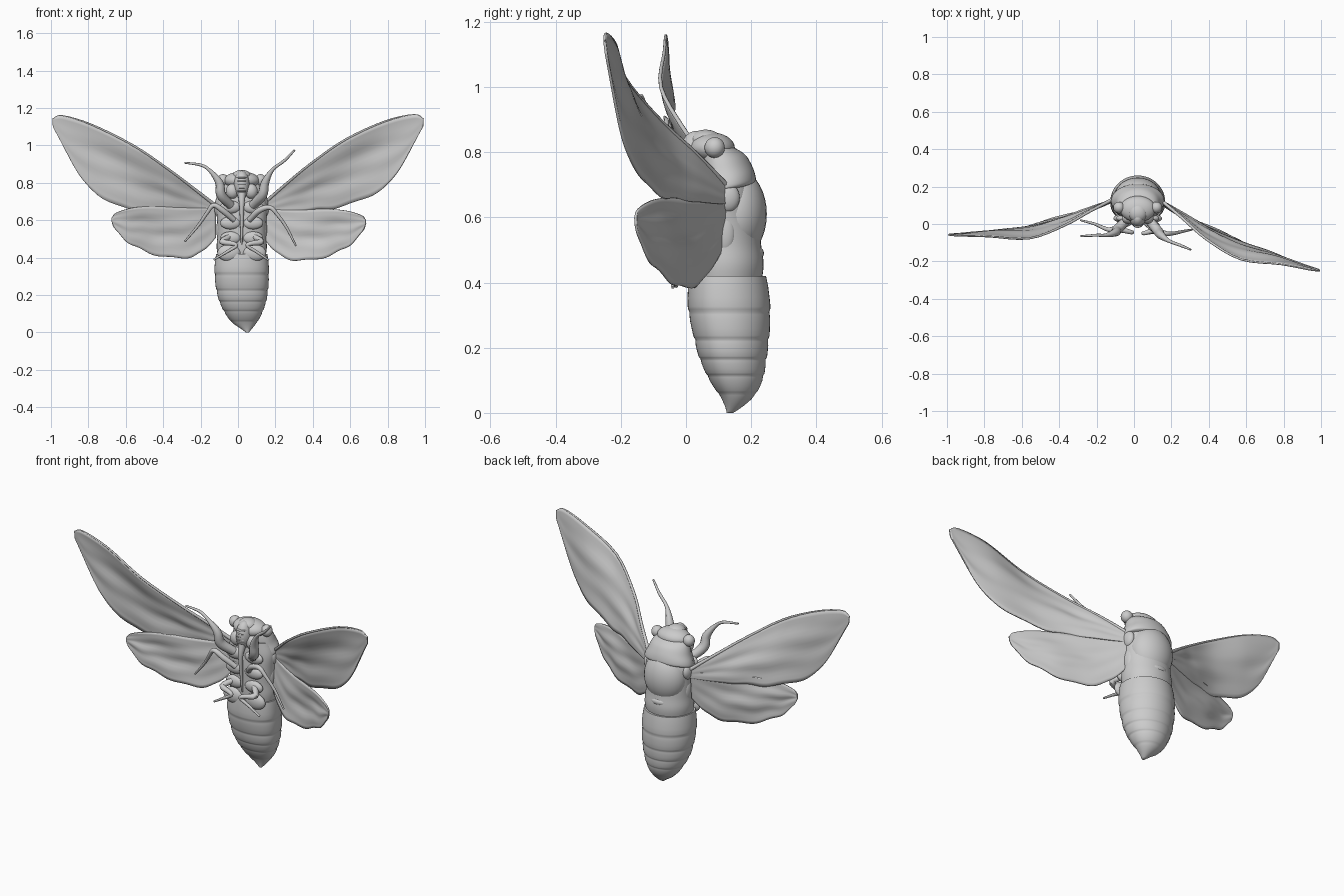
import bpy, bmesh, math
from mathutils import Vector

if "Cube" in bpy.data.objects:
    bpy.data.objects.remove(bpy.data.objects["Cube"])

CX = 0.02  # body midline


def finish(name, bm, angle=60):
    bmesh.ops.recalc_face_normals(bm, faces=bm.faces)
    me = bpy.data.meshes.new(name)
    bm.to_mesh(me)
    bm.free()
    me.polygons.foreach_set("use_smooth", [True] * len(me.polygons))
    me.set_sharp_from_angle(angle=math.radians(angle))
    ob = bpy.data.objects.new(name, me)
    bpy.context.collection.objects.link(ob)
    return ob


def spline(pts, n):
    """Catmull-Rom samples through control tuples, n steps per span."""
    p = [Vector(q) for q in pts]
    p = [2 * p[0] - p[1]] + p + [2 * p[-1] - p[-2]]
    out = []
    for i in range(1, len(p) - 2):
        a, b, c, d = p[i - 1:i + 3]
        for k in range(n):
            t = k / n
            out.append(0.5 * (2 * b + (c - a) * t + (2 * a - 5 * b + 4 * c - d) * t * t
                              + (3 * b - a - 3 * c + d) * t ** 3))
    return out + [p[-2]]


def skin(bm, rings, closed=True):
    n = len(rings[0])
    for r0, r1 in zip(rings, rings[1:]):
        for i in range(n if closed else n - 1):
            j = (i + 1) % n
            bm.faces.new((r0[i], r0[j], r1[j], r1[i]))


def loft(name, rows, n=40, tilt=0):
    """rows: z, centre x, half width, front y, back y"""
    bm = bmesh.new()
    rings = []
    for z, cx, w, yf, yb in rows:
        ring = []
        for i in range(n):
            a = 2 * math.pi * i / n
            s = math.sin(a)
            cy = yf + 0.45 * (yb - yf)
            y = cy + s * (yb - cy) if s > 0 else cy - abs(s) ** 0.8 * (cy - yf)
            ring.append(bm.verts.new((cx + w * math.cos(a), y, z + tilt * (y - 0.13))))
        rings.append(ring)
    skin(bm, rings)
    bm.faces.new(rings[0])
    bm.faces.new(rings[-1])
    return finish(name, bm)


def blob(name, loc, radii, rot_x=0):
    bm = bmesh.new()
    bmesh.ops.create_uvsphere(bm, u_segments=28, v_segments=18, radius=1)
    ob = finish(name, bm)
    ob.location, ob.scale, ob.rotation_euler = loc, radii, (rot_x, 0, 0)
    return ob


def tube(name, pts, radii, n=10, steps=4):
    """Tapered round limb through points."""
    path = spline([tuple(p) + (r,) for p, r in zip(pts, radii)], steps)
    pos = [Vector(p[:3]) for p in path]
    bm = bmesh.new()
    rings = []
    for i, p in enumerate(pos):
        d = (pos[min(i + 1, len(pos) - 1)] - pos[max(i - 1, 0)]).normalized()
        u = d.cross(Vector((0.2, 1, 0.1))).normalized()
        v = d.cross(u)
        r = max(path[i][3], 0.002)
        rings.append([bm.verts.new(p + r * (u * math.cos(k * math.tau / n) + v * math.sin(k * math.tau / n)))
                      for k in range(n)])
    skin(bm, rings)
    bm.faces.new(rings[0])
    bm.faces.new(rings[-1])
    return finish(name, bm)


# Abdomen: overlapping segments along a smooth envelope
env = spline([(0.0, 0.05, 0.008, 0.125, 0.145), (0.02, 0.045, 0.03, 0.12, 0.175),
              (0.05, 0.035, 0.064, 0.105, 0.208), (0.10, 0.03, 0.098, 0.072, 0.235),
              (0.17, 0.025, 0.127, 0.04, 0.248), (0.24, 0.022, 0.14, 0.022, 0.256),
              (0.32, 0.02, 0.146, 0.006, 0.259), (0.43, 0.02, 0.14, 0.006, 0.248)], 8)


def envelope(z, s):
    for a, b in zip(env, env[1:]):
        if a[0] <= z <= b[0] + 1e-6:
            r = a.lerp(b, (z - a[0]) / (b[0] - a[0]))
            break
    m, h = (r[3] + r[4]) / 2, (r[4] - r[3]) / 2 * s
    return (z, r[1], r[2] * s, m - h, m + h)


rows = []
cuts = [0.42, 0.31, 0.225, 0.165, 0.115, 0.06, 0.0]
for top, low in zip(cuts, cuts[1:]):
    for f, s in ((0.0, 0.972), (0.1, 0.98), (0.3, 0.995), (0.6, 1.0), (0.85, 1.005), (0.93, 0.995)):
        rows.append(envelope(top + (low - top) * f, s))
rows.append(envelope(0, 1))
loft("abdomen", rows, n=48)

# Thorax
loft("thorax", spline([(0.37, CX, 0.12, 0.03, 0.225), (0.45, CX, 0.134, 0.022, 0.238),
                       (0.52, CX, 0.13, 0.022, 0.23), (0.60, CX, 0.132, 0.02, 0.222),
                       (0.68, CX, 0.135, 0.025, 0.21), (0.75, CX, 0.11, 0.03, 0.18)], 5))
blob("back_shield", (CX, 0.152, 0.61), (0.122, 0.096, 0.14))
blob("back_shield_ridge", (CX, 0.205, 0.49), (0.055, 0.034, 0.025))
loft("collar", spline([(0.685, CX, 0.13, 0.06, 0.20), (0.692, CX, 0.142, 0.05, 0.214),
                       (0.715, CX, 0.138, 0.048, 0.212), (0.745, CX, 0.124, 0.045, 0.202),
                       (0.78, CX, 0.112, 0.045, 0.183), (0.805, CX, 0.1, 0.05, 0.155),
                       (0.82, CX, 0.08, 0.06, 0.13)], 4), tilt=0.2)

# Head, face and beak
blob("head", (CX, 0.08, 0.812), (0.095, 0.07, 0.048))
blob("crown", (CX, 0.06, 0.835), (0.05, 0.05, 0.034))
blob("face", (CX, 0.03, 0.79), (0.042, 0.05, 0.075))
for i in range(5):
    blob("face_rib", (CX, 0.024, 0.755 + i * 0.018), (0.039 - 0.003 * abs(i - 2), 0.045, 0.008))
tube("beak", [(CX, 0.01, 0.74), (CX, -0.005, 0.68), (CX, 0.0, 0.58), (CX, 0.01, 0.47)],
     [0.022, 0.014, 0.009, 0.005])

for side, s in (("left", -1), ("right", 1)):
    blob(side + "_eye", (CX + s * 0.1, 0.088, 0.814), (0.031, 0.031, 0.032))
    blob(side + "_cheek", (CX + s * 0.05, 0.03, 0.755), (0.035, 0.03, 0.04))
    blob(side + "_wing_joint", (CX + s * 0.122, 0.125, 0.66), (0.024, 0.04, 0.045))
    blob(side + "_hind_wing_joint", (CX + s * 0.118, 0.115, 0.55), (0.018, 0.035, 0.06))
    blob(side + "_belly_plate", (CX + s * 0.068, 0.03, 0.425), (0.062, 0.025, 0.045))
    for z in (0.67, 0.585, 0.505):
        blob(side + "_hip", (CX + s * 0.06, 0.03, z), (0.055, 0.022, 0.034))

# Legs
legs = {
    "left_front_leg": [(-.04, .02, .68), (-.09, -.03, .735), (-.10, -.045, .80), (-.15, -.06, .865),
                       (-.20, -.06, .895), (-.285, -.065, .907)],
    "right_front_leg": [(.08, .02, .68), (.13, -.04, .735), (.145, -.06, .80), (.185, -.09, .87),
                        (.25, -.115, .92), (.303, -.137, .975)],
    "left_middle_leg": [(-.02, .01, .60), (-.08, -.02, .65), (-.13, -.03, .68), (-.165, -.02, .64),
                        (-.21, 0, .575), (-.285, .02, .485)],
    "right_middle_leg": [(.06, .01, .60), (.11, -.03, .65), (.17, -.05, .668), (.21, -.05, .63),
                         (.26, -.04, .56), (.31, -.03, .462)],
    "left_hind_leg": [(-.05, .02, .51), (-.085, -.02, .485), (-.03, -.04, .475), (-.01, -.045, .462),
                      (-.06, -.04, .43), (-.13, -.03, .388)],
    "right_hind_leg": [(.09, .02, .51), (.125, -.02, .485), (.07, -.045, .475), (.05, -.05, .462),
                       (.10, -.045, .43), (.165, -.04, .385)],
}
for name, pts in legs.items():
    thick = [.024, .027, .022] if "front" in name else [.015, .016, .013]
    tube(name, pts, thick + [0.010, 0.008, 0.005])

# Wings: leading and trailing edges of the right side, remapped for the left
fore_lead = [(.14, .13, .69), (.26, .03, .795), (.385, -.08, .898), (.57, -.188, 1.028), (.785, -.215, 1.128),
             (.94, -.245, 1.163), (.992, -.25, 1.14)]
fore_trail = [(.14, .13, .64), (.28, .05, .645), (.40, -.02, .655), (.535, -.08, .668), (.72, -.145, .735),
              (.845, -.195, .845), (.99, -.245, 1.10)]
hind_lead = [(.14, .13, .66), (.25, .06, .655), (.36, 0, .655), (.47, -.06, .66), (.58, -.11, .65),
             (.66, -.147, .625), (.684, -.155, .60)]
hind_trail = [(.14, .11, .50), (.215, .06, .42), (.33, 0, .382), (.485, -.055, .41), (.595, -.11, .465),
              (.665, -.145, .54), (.684, -.155, .58)]


def to_left(p, dz):
    x, y, z = p
    return (-(x - 0.025 * (1 - x)), 0.13 + (y - 0.13) * 0.65 + 0.15 * max(0, x - 0.6),
            z + dz * math.sin(math.pi * x))


def wing(name, lead, trail, bulge, ruffle):
    A, B = spline(lead, 8), spline(trail, 8)
    m = 16
    bm = bmesh.new()
    rings = []
    for i, (a, b) in enumerate(zip(A, B)):
        u = i / (len(A) - 1)
        b = b + (b - a) * ruffle * math.sin(30 * u) * math.sin(math.pi * u)  # wavy rear edge
        ring = []
        for j in range(m + 1):
            v = j / m
            p = a.lerp(b, v)
            fade = math.sin(math.pi * v) * math.sin(math.pi * min(1, u * 1.05))
            p.y += fade * (bulge + 0.006 * math.sin(9 * u + 7 * v) + 0.004 * math.sin(19 * v - 8 * u))
            ring.append(bm.verts.new(p))
        rings.append(ring)
    skin(bm, rings, closed=False)
    ob = finish(name, bm)
    mod = ob.modifiers.new("thickness", "SOLIDIFY")
    mod.thickness, mod.offset = 0.008, 0


for side in ("right", "left"):
    for part, lead, trail, dz, bulge, ruffle in (
            ("fore_wing", fore_lead, fore_trail, -0.03, 0.012, 0.012),
            ("hind_wing", hind_lead, hind_trail, 0.015, 0.006, 0.025)):
        if side == "left":
            lead, trail = [to_left(p, dz) for p in lead], [to_left(p, dz) for p in trail]
        wing(side + "_" + part, lead, trail, bulge, ruffle)
        if part == "fore_wing":  # stiff front vein
            tube(side + "_front_vein", lead, [0.010, 0.008, 0.007, 0.006, 0.005, 0.004, 0.004], n=8)
